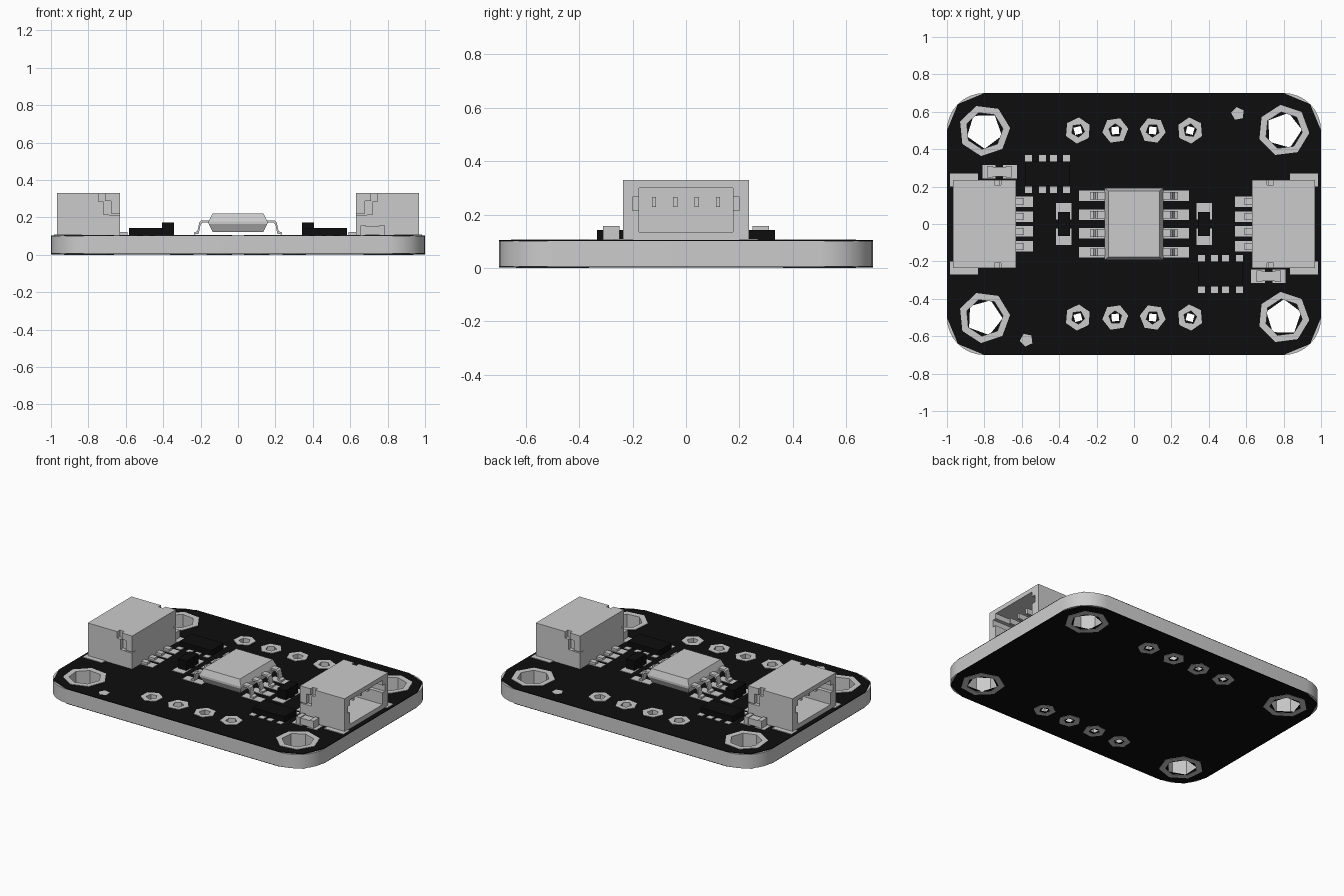
import bpy, bmesh, math
from mathutils import Matrix, Vector

if "Cube" in bpy.data.objects:
    bpy.data.objects.remove(bpy.data.objects["Cube"])


def material(name, v):
    m = bpy.data.materials.new(name)
    m.use_nodes = True
    m.diffuse_color = (v, v, v, 1)
    m.node_tree.nodes["Principled BSDF"].inputs["Base Color"].default_value = (v, v, v, 1)
    return m


GREY = material("light grey", 0.6)
BLACK = material("matt black", 0.004)


def finish(bm, name, mat, smooth=False):
    bmesh.ops.recalc_face_normals(bm, faces=bm.faces[:])
    me = bpy.data.meshes.new(name)
    bm.to_mesh(me)
    bm.free()
    me.materials.append(mat)
    ob = bpy.data.objects.new(name, me)
    bpy.context.collection.objects.link(ob)
    if smooth:
        bpy.ops.object.select_all(action="DESELECT")
        ob.select_set(True)
        bpy.context.view_layer.objects.active = ob
        bpy.ops.object.shade_smooth_by_angle(angle=math.radians(35))
    return ob


def add_box(bm, x0, x1, y0, y1, z0, z1):
    size = Matrix.Diagonal((x1 - x0, y1 - y0, z1 - z0, 1))
    mid = Matrix.Translation(((x0 + x1) / 2, (y0 + y1) / 2, (z0 + z1) / 2))
    return bmesh.ops.create_cube(bm, size=1, matrix=mid @ size)["verts"]


def boxes(name, mat, *specs):
    bm = bmesh.new()
    for s in specs:
        add_box(bm, *s)
    return finish(bm, name, mat)


def ngon(x, y, r, n, turn=0.0):
    return [(x + r * math.cos(turn + math.tau * i / n),
             y + r * math.sin(turn + math.tau * i / n)) for i in range(n)]


def plate(name, mat, loops, z0, z1, smooth=False):
    """Flat outline with holes, extruded from z0 to z1."""
    bm = bmesh.new()
    edges = []
    for loop in loops:
        vs = [bm.verts.new((x, y, z0)) for x, y in loop]
        edges += [bm.edges.new((vs[i - 1], vs[i])) for i in range(len(vs))]
    bmesh.ops.triangle_fill(bm, edges=edges, use_beauty=True, normal=Vector((0, 0, 1)))
    top = bmesh.ops.extrude_face_region(bm, geom=bm.faces[:])["geom"]
    bmesh.ops.translate(bm, vec=(0, 0, z1 - z0),
                        verts=[v for v in top if isinstance(v, bmesh.types.BMVert)])
    return finish(bm, name, mat, smooth)


def rounded(segments):
    pts = []
    for k, (sx, sy) in enumerate([(1, 1), (-1, 1), (-1, -1), (1, -1)]):
        for i in range(segments + 1):
            a = math.pi / 2 * (k + i / segments)
            pts.append((sx * 0.8 + 0.2 * math.cos(a), sy * 0.5 + 0.2 * math.sin(a)))
    return pts


# Circuit board: grey core between two black mask layers
mounts = [(x, y) for x in (-0.8, 0.8) for y in (-0.5, 0.5)]
pins = [(x, y) for x in (-0.3, -0.1, 0.1, 0.3) for y in (-0.5, 0.5)]
core_holes = [ngon(x, y, 0.1, 7, x) for x, y in mounts] + \
             [ngon(x, y, 0.04, 5, x * 9) for x, y in pins]
plate("board_core", GREY, [rounded(8)] + core_holes, 0.006, 0.1, True)
plate("top_mask", BLACK, [rounded(2)] + [ngon(x, y, 0.115, 7, x) for x, y in mounts]
      + [ngon(x, y, 0.05, 5, x * 9) for x, y in pins], 0.1, 0.104)
plate("bottom_mask", BLACK, [rounded(2)] + [ngon(x, y, 0.098, 5, x + y) for x, y in mounts]
      + [ngon(x, y, 0.028, 4, x * 7) for x, y in pins], 0.002, 0.006)

# Plated rings around every hole, both sides
for side, z0, z1 in (("top", 0.1, 0.107), ("bottom", 0.0, 0.005)):
    for x, y in mounts:
        plate(side + "_mount_ring", GREY,
              [ngon(x, y, 0.138, 7, x), ngon(x, y, 0.1, 7, x)], z0, z1)
    for x, y in pins:
        plate(side + "_pin_ring", GREY,
              [ngon(x, y, 0.07, 6, x * 9), ngon(x, y, 0.036, 5, x * 9)], z0, z1)

# Alignment dots
plate("alignment_dot", GREY, [ngon(0.555, 0.59, 0.036, 5, 0.5)], 0.1, 0.106)
plate("alignment_dot", GREY, [ngon(-0.575, -0.62, 0.036, 5, 2)], 0.1, 0.106)


# Main chip body with bevelled upper and lower halves
bm = bmesh.new()
rings = []
for hx, hy, z in ((0.135, 0.17, 0.122), (0.157, 0.192, 0.165),
                  (0.157, 0.192, 0.178), (0.137, 0.177, 0.22)):
    rings.append([bm.verts.new((sx * hx, sy * hy, z))
                  for sx, sy in ((1, 1), (-1, 1), (-1, -1), (1, -1))])
for a, b in zip(rings, rings[1:]):
    for i in range(4):
        bm.faces.new((a[i - 1], a[i], b[i], b[i - 1]))
bm.faces.new(rings[0])
bm.faces.new(rings[-1])
finish(bm, "chip_body", GREY)

# Bent chip legs and their pads
leg_path = [(0.15, 0.172), (0.188, 0.172), (0.2, 0.162), (0.21, 0.113), (0.235, 0.108)]
bm = bmesh.new()
for s in (-1, 1):
    for y in (-0.15, -0.05, 0.05, 0.15):
        rows = []
        for i, (x, z) in enumerate(leg_path):
            t = 0.007 if 0 < i < 4 else 0.0
            for y2 in (y - 0.02, y + 0.02):
                rows.append([bm.verts.new((s * x, y2, z)),
                             bm.verts.new((s * (x + t), y2, z + 0.012))])
        for i in range(len(leg_path) - 1):
            a, b, c, d = rows[2 * i:2 * i + 4]
            for f in ((a[0], b[0], d[0], c[0]), (a[1], c[1], d[1], b[1]),
                      (a[0], c[0], c[1], a[1]), (b[0], b[1], d[1], d[0])):
                bm.faces.new(f)
        bm.faces.new((rows[-2][0], rows[-1][0], rows[-1][1], rows[-2][1]))
finish(bm, "chip_legs", GREY)
boxes("chip_pads", GREY, *[(min(s * 0.15, s * 0.295), max(s * 0.15, s * 0.295),
                           y - 0.028, y + 0.028, 0.1, 0.107)
                          for s in (-1, 1) for y in (-0.15, -0.05, 0.05, 0.15)])


def mirrored(s, *specs):
    """Boxes turned half a turn about z when s is -1."""
    return [sp if s > 0 else (-sp[1], -sp[0], -sp[3], -sp[2], sp[4], sp[5]) for sp in specs]


for s, side in ((1, "left"), (-1, "right")):
    # Socket housing: hollow, with side keyways and latch slots cut out
    house = boxes(side + "_socket", GREY, *mirrored(s, (0.632, 0.967, -0.235, 0.235, 0.1, 0.33)))
    cuts = [(0.72, 1.0, -0.175, 0.175, 0.135, 0.3)]
    for t in (-1, 1):
        y0, y1 = sorted((t * 0.17, t * 0.2))
        cuts.append((0.76, 1.0, y0, y1, 0.215, 0.265))
        y0, y1 = sorted((t * 0.208, t * 0.26))
        cuts.append((0.71, 0.745, y0, y1, 0.285, 0.36))
        cuts.append((0.68, 0.72, y0, y1, 0.215, 0.287))
        cuts.append((0.6, 0.69, y0, y1, 0.213, 0.22))
    for c in mirrored(s, *cuts):
        cutter = boxes("cutter", GREY, c)
        cutter.hide_render = True
        mod = house.modifiers.new("cut", "BOOLEAN")
        mod.object, mod.operation, mod.solver = cutter, "DIFFERENCE", "EXACT"
        bpy.context.view_layer.objects.active = house
        bpy.ops.object.modifier_apply(modifier=mod.name)
        bpy.data.objects.remove(cutter)
    rows = (-0.12, -0.04, 0.04, 0.12)
    boxes(side + "_socket_contacts", GREY, *mirrored(
        s, *[(0.7, 0.9, y - 0.008, y + 0.008, 0.228, 0.265) for y in rows]))
    boxes(side + "_socket_leads", GREY, *mirrored(
        s, *[(0.59, 0.66, y - 0.018, y + 0.018, 0.105, 0.122) for y in rows]))
    boxes(side + "_socket_pads", GREY, *mirrored(
        s, *[(0.54, 0.64, y - 0.028, y + 0.028, 0.1, 0.107) for y in rows],
        (0.835, 0.983, 0.2, 0.27, 0.1, 0.108), (0.835, 0.983, -0.27, -0.2, 0.1, 0.108)))

    # Resistor network with its rows of pads
    boxes(side + "_network", BLACK, *mirrored(s, (0.342, 0.582, -0.333, -0.2, 0.104, 0.142)))
    boxes(side + "_network_pads", GREY, *mirrored(
        s, *[(x - 0.019, x + 0.019, y - 0.018, y + 0.018, 0.1, 0.107)
             for x in (0.36, 0.43, 0.49, 0.565) for y in (-0.183, -0.352)]))

    # Single resistor
    boxes(side + "_resistor", BLACK, *mirrored(s, (0.342, 0.407, -0.065, 0.065, 0.104, 0.172)))
    boxes(side + "_resistor_pads", GREY, *mirrored(
        s, (0.333, 0.418, 0.025, 0.113, 0.1, 0.107), (0.333, 0.418, -0.113, -0.025, 0.1, 0.107)))

    # Capacitor
    boxes(side + "_capacitor", GREY, *mirrored(
        s, (0.68, 0.76, -0.305, -0.253, 0.108, 0.152),
        (0.655, 0.685, -0.31, -0.248, 0.104, 0.157), (0.755, 0.785, -0.31, -0.248, 0.104, 0.157)))
    boxes(side + "_capacitor_pads", GREY, *mirrored(
        s, (0.625, 0.7, -0.315, -0.243, 0.1, 0.107), (0.74, 0.81, -0.315, -0.243, 0.1, 0.107)))
